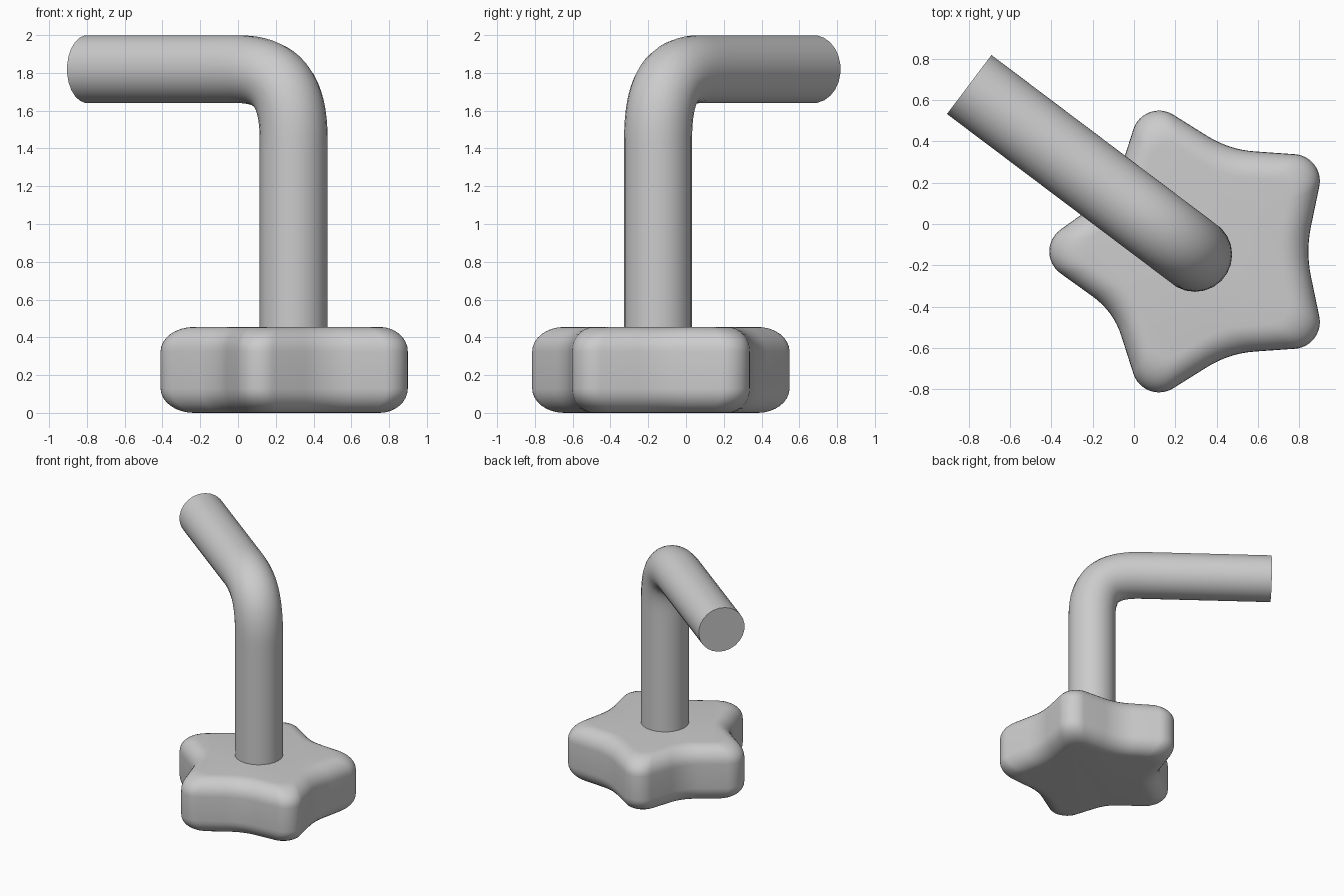
import bpy, bmesh
from math import sin, cos, pi, radians, tan
from mathutils import Vector

if "Cube" in bpy.data.objects:
    bpy.data.objects.remove(bpy.data.objects["Cube"])


def polar(r, deg):
    return Vector((r * cos(radians(deg)), r * sin(radians(deg))))


def smooth(obj):
    bpy.ops.object.select_all(action='DESELECT')
    obj.select_set(True)
    bpy.context.view_layer.objects.active = obj
    bpy.ops.object.shade_smooth_by_angle(angle=radians(40))


# Five-lobed outline: rounded tips joined by filleted valleys
TIP_R, TIP_ROUND = 0.58, 0.13
valley_slope = {0: 11.75, 72: 14, 144: 18.3, 216: 18.3, 288: 14}
outline = []
for i in range(5):
    tip = 36 + 72 * i
    before, after = (tip - 36) % 360, (tip + 36) % 360
    a0 = tip - 36 - valley_slope[before]
    a1 = tip + 36 + valley_slope[after]
    for k in range(13):
        outline.append(polar(TIP_R, tip) + polar(TIP_ROUND, a0 + (a1 - a0) * k / 12))
    h = valley_slope[after]
    v = tip + 36
    mid = (TIP_R * cos(radians(36)) + TIP_ROUND / cos(radians(h))
           - TIP_R * sin(radians(36)) * tan(radians(h)))
    s = polar(mid, v)
    p = s + polar(0.125, v + h - 90)
    q = s + polar(0.125, v - h + 90)
    for k in range(9):
        t = k / 8
        outline.append(p * (1 - t) ** 2 + s * 2 * t * (1 - t) + q * t * t)

# Knob: stacked outlines with rounded top and bottom edges
H, EDGE_Z, EDGE_IN, STEPS = 0.455, 0.13, 0.25, 8
profile = []
for k in range(STEPS + 1):
    a = pi / 2 * k / STEPS
    profile.append((1 - EDGE_IN * (1 - sin(a)), EDGE_Z * (1 - cos(a))))
profile += [(s, H - z) for s, z in reversed(profile)]

bm = bmesh.new()
rings = [[bm.verts.new((p.x * s, p.y * s, z)) for p in outline] for s, z in profile]
n = len(outline)
for lo, hi in zip(rings, rings[1:]):
    for i in range(n):
        j = (i + 1) % n
        bm.faces.new((lo[i], lo[j], hi[j], hi[i]))
bm.faces.new(rings[0][::-1])
bm.faces.new(rings[-1])
bmesh.ops.recalc_face_normals(bm, faces=bm.faces)
mesh = bpy.data.meshes.new("knob")
bm.to_mesh(mesh)
bm.free()
knob = bpy.data.objects.new("knob", mesh)
knob.location = (0.30, -0.133, 0)
bpy.context.collection.objects.link(knob)
smooth(knob)

# Bent rod: upright post turning into a horizontal arm
base = Vector((0.295, -0.148, 0))
arm = Vector((-0.799, 0.602, 0))
up = Vector((0, 0, 1))
Z, BEND, K = 1.82, 0.38, 0.72
corner = base + up * Z
points = [  # position, direction, handle before, handle after
    (base + up * 0.3, up, 0.1, 0.3),
    (corner - up * BEND, up, 0.3, BEND * K),
    (corner + arm * BEND, arm, BEND * K, 0.3),
    (corner + arm * 1.367, arm, 0.3, 0.1),
]
curve = bpy.data.curves.new("bent_rod", 'CURVE')
curve.dimensions = '3D'
curve.bevel_depth = 0.18
curve.bevel_resolution = 10
curve.resolution_u = 16
curve.use_fill_caps = True
spline = curve.splines.new('BEZIER')
spline.bezier_points.add(len(points) - 1)
for bp, (co, d, h0, h1) in zip(spline.bezier_points, points):
    bp.handle_left_type = bp.handle_right_type = 'FREE'
    bp.co, bp.handle_left, bp.handle_right = co, co - d * h0, co + d * h1
rod = bpy.data.objects.new("bent_rod", curve)
bpy.context.collection.objects.link(rod)
bpy.ops.object.select_all(action='DESELECT')
rod.select_set(True)
bpy.context.view_layer.objects.active = rod
bpy.ops.object.convert(target='MESH')
smooth(bpy.context.view_layer.objects.active)
